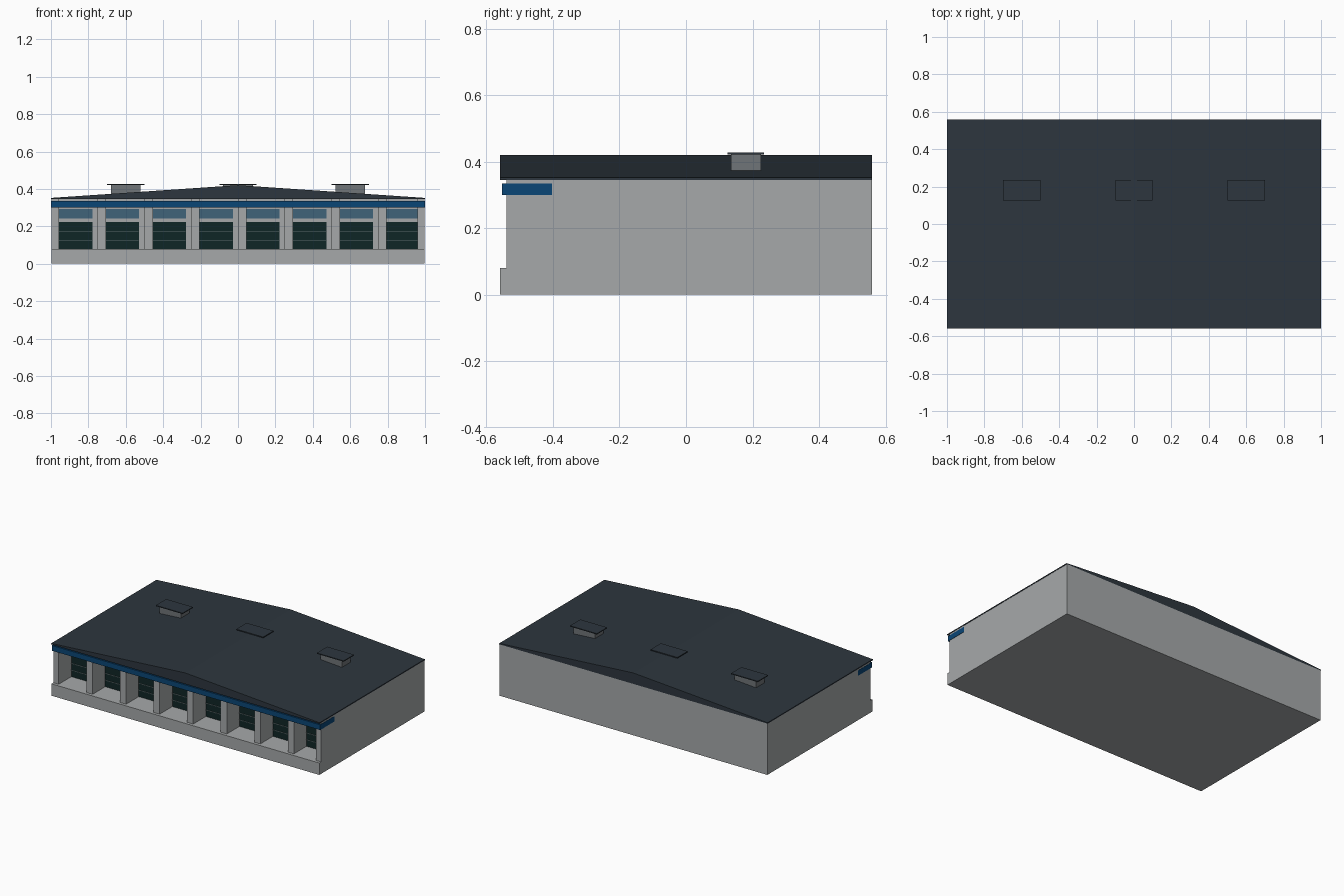
import bpy

if "Cube" in bpy.data.objects:
    bpy.data.objects.remove(bpy.data.objects["Cube"])


def mat(name, r, g, b):
    lin = lambda c: ((c / 255 + 0.055) / 1.055) ** 2.4 if c > 10 else c / 255 / 12.92
    m = bpy.data.materials.new(name)
    m.diffuse_color = (lin(r), lin(g), lin(b), 1)
    m.use_nodes = True
    m.node_tree.nodes["Principled BSDF"].inputs["Base Color"].default_value = m.diffuse_color
    return m


CONCRETE = mat("concrete grey", 166, 169, 170)
ROOF = mat("dark slate", 45, 54, 62)
BLUE = mat("fascia blue", 10, 70, 118)
GLASS = mat("dark glass", 15, 38, 38)
UPPER = mat("upper glass blue", 64, 100, 122)
VENT = mat("vent grey", 112, 117, 120)
BAR = mat("bar grey", 95, 110, 112)


def mesh(name, verts, faces, m):
    me = bpy.data.meshes.new(name)
    me.from_pydata(verts, [], faces)
    me.materials.append(m)
    ob = bpy.data.objects.new(name, me)
    bpy.context.collection.objects.link(ob)
    return ob


def prism(name, profile, y0, y1, m):
    # extrude an x-z profile (counter-clockwise seen from the front) along y
    n = len(profile)
    verts = [(x, y, z) for y in (y0, y1) for x, z in profile]
    faces = [tuple(range(n)), tuple(range(2 * n - 1, n - 1, -1))]
    faces += [(i, i + n, (i + 1) % n + n, (i + 1) % n) for i in range(n)]
    return mesh(name, verts, faces, m)


def box(name, x0, x1, y0, y1, z0, z1, m):
    return prism(name, [(x0, z0), (x1, z0), (x1, z1), (x0, z1)], y0, y1, m)


# Main hall behind the recessed front, and the plinth under the recess
box("hall", -0.998, 0.998, -0.40, 0.56, 0, 0.346, CONCRETE)
box("plinth", -0.998, 0.998, -0.56, -0.40, 0, 0.08, CONCRETE)

# Low gable roof with its ridge along y
prism("roof", [(-1, 0.345), (1, 0.345), (1, 0.352), (0, 0.42), (-1, 0.352)],
      -0.56, 0.56, ROOF)

# Blue canopy band
box("blue_fascia", -1, 1, -0.553, -0.403, 0.30, 0.335, BLUE)

# Front fins, one per bay plus the right end
for i, x in enumerate([-0.978 + 0.25 * k for k in range(8)] + [0.98]):
    w = 0.02 if i in (0, 8) else 0.0225
    x0, x1 = max(x - w, -0.998), min(x + w, 0.998)
    box("front_fin", x0, x1, -0.54, -0.40, 0.08, 0.346, CONCRETE)

# Glazing in every bay
for k in range(8):
    x = -0.875 + 0.25 * k
    box("lower_window", x - 0.097, x + 0.097, -0.406, -0.399, 0.08, 0.222, GLASS)
    box("upper_window", x - 0.097, x + 0.097, -0.406, -0.399, 0.243, 0.292, UPPER)
    for z in (0.125, 0.171):
        box("window_bar", x - 0.097, x + 0.097, -0.409, -0.405, z - 0.002, z + 0.002, BAR)

# Roof vents with flat caps
for x in (-0.6, 0, 0.6):
    box("roof_vent", x - 0.08, x + 0.08, 0.135, 0.225, 0.365, 0.421, VENT)
    box("vent_cap", x - 0.1, x + 0.1, 0.125, 0.235, 0.421, 0.427, ROOF)
